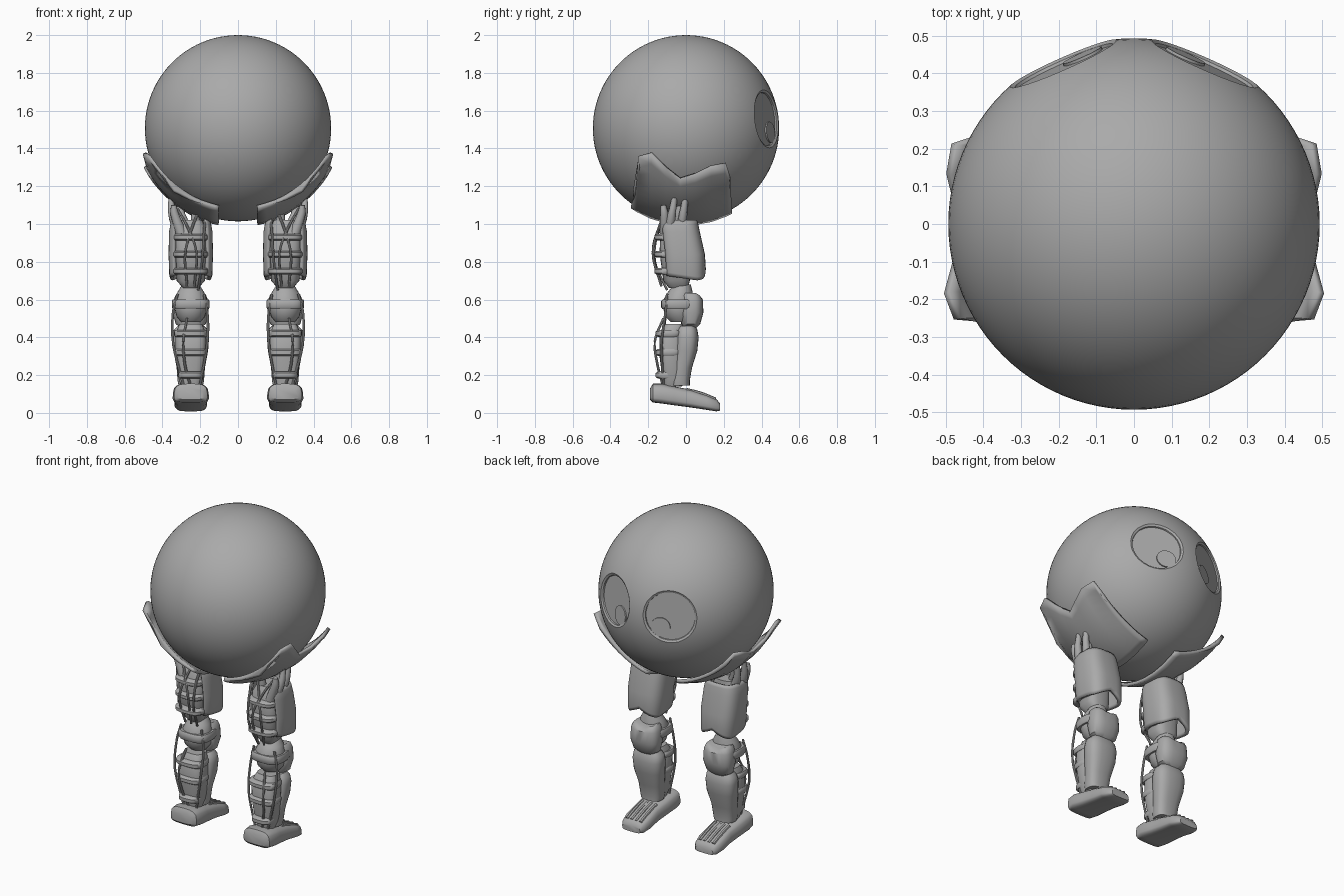
import bpy, bmesh, math
from mathutils import Vector, Matrix

if "Cube" in bpy.data.objects:
    bpy.data.objects.remove(bpy.data.objects["Cube"])

GREY = bpy.data.materials.new("plain grey")
GREY.use_nodes = True
GREY.diffuse_color = (0.4, 0.4, 0.4, 1)
GREY.node_tree.nodes["Principled BSDF"].inputs["Base Color"].default_value = (0.4, 0.4, 0.4, 1)

R, CENTRE, LEG_X = 0.493, Vector((0, 0, 1.507)), 0.25


def finish(name, bm, mirror=True, thick=0, bevel=0, subdiv=0, angle=40):
    """Turn a bmesh into a smooth object, optionally mirrored to the other side."""
    bmesh.ops.recalc_face_normals(bm, faces=bm.faces)
    me = bpy.data.meshes.new(name)
    bm.to_mesh(me)
    bm.free()
    ob = bpy.data.objects.new(name, me)
    bpy.context.collection.objects.link(ob)
    me.materials.append(GREY)
    bpy.ops.object.select_all(action='DESELECT')
    ob.select_set(True)
    bpy.context.view_layer.objects.active = ob
    bpy.ops.object.shade_smooth_by_angle(angle=math.radians(angle))
    if thick:
        m = ob.modifiers.new("thickness", 'SOLIDIFY')
        m.thickness, m.offset = thick, -1
    if bevel:
        m = ob.modifiers.new("soft edges", 'BEVEL')
        m.width, m.segments = bevel, 2
    if subdiv:
        ob.modifiers.new("smooth", 'SUBSURF').levels = subdiv
        ob.modifiers["smooth"].render_levels = subdiv
    if mirror:
        ob.modifiers.new("other side", 'MIRROR')
    return ob


def bridge(bm, rings, closed):
    n = len(rings[0])
    for a, b in zip(rings, rings[1:]):
        for i in range(n if closed else n - 1):
            j = (i + 1) % n
            bm.faces.new((a[i], a[j], b[j], b[i]))


def loft(name, sections, n=24, power=2.0, arc=None, tweak=None, **kw):
    """Stack of superellipse sections (z, y, rx, ry); arc in degrees leaves it open."""
    bm = bmesh.new()
    rings = []
    for z, y, rx, ry in sections:
        ring = []
        for i in range(n):
            a = (math.radians(arc[0] + (arc[1] - arc[0]) * i / (n - 1)) if arc
                 else math.tau * i / n)
            c, s = math.cos(a), math.sin(a)
            p = Vector((LEG_X + rx * math.copysign(abs(c) ** (2 / power), c),
                        y + ry * math.copysign(abs(s) ** (2 / power), s), z))
            ring.append(bm.verts.new(tweak(p, a) if tweak else p))
        rings.append(ring)
    bridge(bm, rings, not arc)
    if not arc:
        bm.faces.new(rings[0])
        bm.faces.new(rings[-1])
    return finish(name, bm, **kw)


def tube(name, points, radii, n=10):
    """Rounded tube through a few points, smoothed along its length."""
    pts = [Vector(p) for p in points]
    bm = bmesh.new()
    steps, path = 5, []
    ext = [2 * pts[0] - pts[1]] + pts + [2 * pts[-1] - pts[-2]]
    for k in range(1, len(ext) - 2):
        a, b, c, d = ext[k - 1:k + 3]
        for i in range(steps):
            t = i / steps
            path.append(0.5 * (2 * b + (c - a) * t + (2 * a - 5 * b + 4 * c - d) * t * t
                               + (3 * b - a - 3 * c + d) * t ** 3))
    path.append(pts[-1])
    rings = []
    for k, p in enumerate(path):
        axis = path[min(k + 1, len(path) - 1)] - path[max(k - 1, 0)]
        rot = axis.to_track_quat('Z', 'Y')
        f = k / (len(path) - 1)
        r = radii[0] + (radii[1] - radii[0]) * f
        rings.append([bm.verts.new(p + rot @ Vector((r * math.cos(math.tau * i / n),
                      r * math.sin(math.tau * i / n), 0))) for i in range(n)])
    bridge(bm, rings, True)
    bm.faces.new(rings[0])
    bm.faces.new(rings[-1])
    return finish(name, bm)


# Round body with two flat, slightly sunken eyes
EYE = Vector((0.19, 0.43, 0.05)).normalized()
EYE_R = 0.155
DEPTH = math.sqrt(R * R - EYE_R * EYE_R)
bm = bmesh.new()
bmesh.ops.create_uvsphere(bm, u_segments=96, v_segments=48, radius=R,
                          matrix=Matrix.Translation(CENTRE))
for s in (-1, 1):
    d = Vector((s * EYE.x, EYE.y, EYE.z))
    cut = bmesh.ops.bisect_plane(bm, geom=bm.verts[:] + bm.edges[:] + bm.faces[:],
                                 plane_co=CENTRE + d * DEPTH, plane_no=d, clear_outer=True)
    rim = [e for e in cut["geom_cut"] if isinstance(e, bmesh.types.BMEdge)]
    face = bmesh.ops.contextual_create(bm, geom=rim)["faces"]
    bmesh.ops.inset_region(bm, faces=face, thickness=0.012, depth=-0.006)
    bmesh.ops.inset_region(bm, faces=face, thickness=0.002, depth=-0.008)
finish("body", bm, mirror=False, angle=30)

# Pupils, low and towards the middle of each eye
rot = EYE.to_track_quat('Z', 'Y')
side = Vector((0, 0, 1)).cross(EYE).normalized()
spot = CENTRE + EYE * (DEPTH - 0.011) + side * 0.055 + EYE.cross(side) * -0.07
bm = bmesh.new()
bmesh.ops.create_cone(bm, cap_ends=True, segments=32, radius1=0.056, radius2=0.056, depth=0.009,
                      matrix=Matrix.Translation(spot) @ rot.to_matrix().to_4x4())
finish("pupil", bm)

# Hip plates hugging the underside, with a notched and flared upper edge
TOP = [(-0.28, 1.18), (-0.25, 1.36), (-0.18, 1.38), (-0.1, 1.3), (-0.03, 1.245),
       (0.05, 1.27), (0.13, 1.31), (0.21, 1.325), (0.235, 1.25)]
bm = bmesh.new()
rings = []
for y, top in TOP:
    ring = []
    for k in range(11):
        t = k / 10
        flare = 0.012 + 0.04 * (1 - t) ** 3 * min(1, abs(y + 0.03) / 0.2)
        rad = math.sqrt((R + flare) ** 2 - y * y)
        a0 = math.asin((top - CENTRE.z) / rad)
        a1 = -math.acos(min(1, 0.1 / rad))
        a = a0 + (a1 - a0) * t
        ring.append(bm.verts.new((rad * math.cos(a), y, CENTRE.z + rad * math.sin(a))))
    rings.append(ring)
bridge(bm, rings, False)
finish("hip_plate", bm, thick=0.02)


# Thigh: open-backed armour over a core with bands
def notch(p, a):
    if p.z < 0.75:
        p.z += 0.05 * max(0, 1 - abs(p.x - LEG_X) / 0.1) * (p.y > 0) - 0.15 * p.y
    return p


loft("thigh_armour", [(0.71, -0.01, 0.108, 0.112), (0.73, -0.01, 0.114, 0.115),
                      (0.84, -0.015, 0.118, 0.115), (0.96, -0.035, 0.115, 0.108),
                      (1.0, -0.04, 0.108, 0.105), (1.02, -0.04, 0.1, 0.098)],
     n=33, power=3, arc=(-48, 228), tweak=notch, thick=0.02)
loft("thigh_core", [(0.66, -0.04, 0.04, 0.05), (0.7, -0.05, 0.075, 0.07),
                    (0.85, -0.06, 0.085, 0.08), (0.97, -0.06, 0.085, 0.075),
                    (1.02, -0.05, 0.06, 0.06)], power=3)
for z in (0.75, 0.84, 0.93):
    loft("thigh_band", [(z - 0.018, -0.075, 0.085, 0.08), (z - 0.009, -0.08, 0.092, 0.088),
                        (z + 0.009, -0.08, 0.092, 0.088), (z + 0.018, -0.075, 0.085, 0.08)],
         power=3)

# Hip muscles reaching up into the body
for x, y, tx, ty, tz in ((0.31, -0.09, 0.355, -0.06, 1.14), (0.3, -0.03, 0.35, 0.0, 1.165),
                         (0.26, -0.06, 0.31, -0.02, 1.16), (0.22, -0.08, 0.2, -0.1, 1.12),
                         (0.3, -0.11, 0.34, -0.12, 1.1)):
    tube("hip_muscle", [(x, y, 0.95), ((x + tx) / 2 + 0.015, (y + ty) / 2, 1.05), (tx, ty, tz)],
         (0.03, 0.014))

# Knee: stacked joint with a rounded pad
loft("knee_joint", [(0.48, -0.03, 0.05, 0.05), (0.51, -0.035, 0.075, 0.075),
                    (0.55, -0.04, 0.085, 0.08), (0.6, -0.04, 0.085, 0.08),
                    (0.64, -0.03, 0.07, 0.065), (0.68, -0.02, 0.045, 0.045)])
loft("knee_band", [(0.55, -0.04, 0.095, 0.085), (0.56, -0.04, 0.1, 0.092),
                   (0.59, -0.04, 0.1, 0.092), (0.6, -0.04, 0.095, 0.085)], power=3)


def pad_shape(p, a):
    if p.z > 0.62:
        p.z -= 0.025 * max(0, 1 - abs(p.x - LEG_X) / 0.06)
    return p


loft("knee_pad", [(0.45, 0.02, 0.05, 0.035), (0.47, 0.025, 0.08, 0.05),
                  (0.53, 0.03, 0.095, 0.062), (0.6, 0.03, 0.09, 0.06),
                  (0.625, 0.025, 0.08, 0.055), (0.635, 0.02, 0.07, 0.045)],
     power=2.7, tweak=pad_shape)

# Shin: shaped guard in front, banded calf behind
loft("shin_guard", [(0.145, -0.03, 0.065, 0.05), (0.17, -0.03, 0.07, 0.05),
                    (0.24, -0.02, 0.075, 0.052), (0.33, 0.0, 0.092, 0.06),
                    (0.4, 0.005, 0.097, 0.062), (0.44, 0.005, 0.09, 0.055),
                    (0.46, 0.005, 0.07, 0.045)], power=2.7)
loft("calf_core", [(0.14, -0.07, 0.05, 0.05), (0.18, -0.07, 0.065, 0.055),
                   (0.3, -0.08, 0.08, 0.06), (0.42, -0.08, 0.082, 0.06),
                   (0.47, -0.06, 0.06, 0.05)], power=3)
for z, r in ((0.2, 0.066), (0.32, 0.086), (0.42, 0.088)):
    loft("calf_band", [(z - 0.018, -0.09, r - 0.005, 0.06), (z - 0.01, -0.09, r, 0.072),
                       (z + 0.01, -0.09, r, 0.072), (z + 0.018, -0.09, r - 0.005, 0.06)],
         power=3)

# Cables along the back of the leg
for path in ([(0.32, -0.1, 1.08), (0.27, -0.14, 0.99), (0.22, -0.175, 0.85), (0.23, -0.13, 0.67)],
             [(0.2, -0.1, 1.08), (0.24, -0.14, 0.99), (0.28, -0.175, 0.84), (0.27, -0.13, 0.67)],
             [(0.17, -0.08, 1.06), (0.18, -0.15, 0.95), (0.19, -0.165, 0.8), (0.21, -0.1, 0.65)],
             [(0.32, -0.1, 0.63), (0.345, -0.11, 0.52), (0.342, -0.13, 0.36), (0.29, -0.12, 0.15)],
             [(0.18, -0.1, 0.63), (0.16, -0.11, 0.5), (0.165, -0.13, 0.35), (0.2, -0.12, 0.15)],
             [(0.27, -0.12, 0.5), (0.29, -0.165, 0.38), (0.28, -0.15, 0.25), (0.25, -0.12, 0.14)]):
    tube("cable", path, (0.007, 0.007), n=8)

# Foot: lofted heel to toe from (y, bottom, top, half width)
bm = bmesh.new()
rings = []
for y, low, high, w in ((-0.19, 0.07, 0.13, 0.07), (-0.175, 0.055, 0.155, 0.088),
                        (-0.13, 0.05, 0.155, 0.095), (-0.06, 0.04, 0.14, 0.088),
                        (0.03, 0.028, 0.122, 0.082), (0.11, 0.016, 0.095, 0.085),
                        (0.16, 0.008, 0.075, 0.075), (0.18, 0.012, 0.05, 0.06)):
    mid, h, ring = (low + high) / 2, (high - low) / 2, []
    for i in range(20):
        c, s = math.cos(math.tau * i / 20), math.sin(math.tau * i / 20)
        ring.append(bm.verts.new((LEG_X + w * (1 - 0.12 * s) * math.copysign(abs(c) ** 0.55, c),
                                  y, mid + h * math.copysign(abs(s) ** 0.55, s))))
    rings.append(ring)
bridge(bm, rings, True)
bm.faces.new(rings[0])
bm.faces.new(rings[-1])
finish("foot", bm)

# Raised toe ribs on top of the foot
for x in (-0.045, -0.015, 0.015, 0.045):
    tube("toe_rib", [(LEG_X + x, 0.0, 0.122), (LEG_X + x, 0.08, 0.101), (LEG_X + x, 0.155, 0.071)],
         (0.011, 0.011), n=8)
